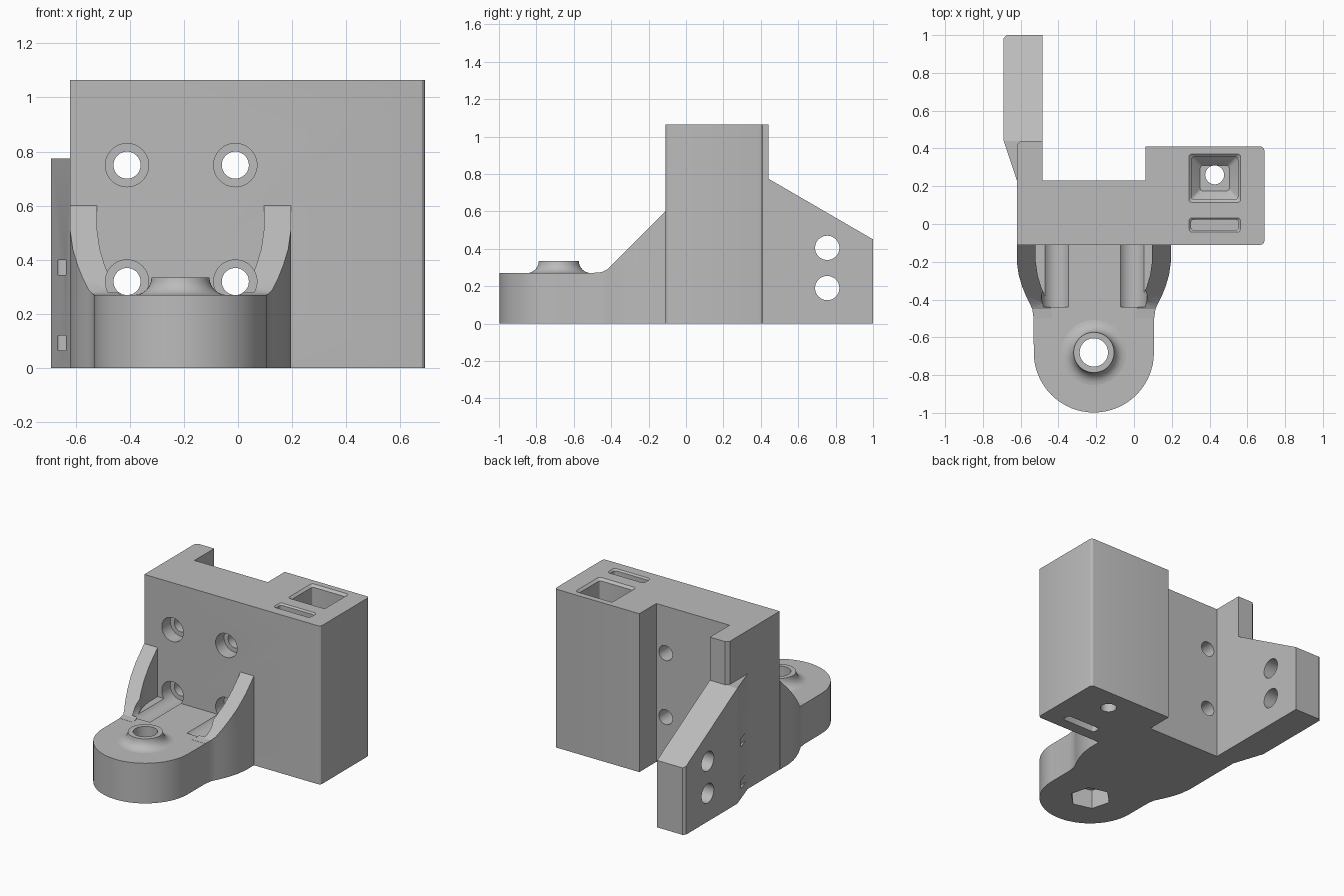
import bpy, bmesh, math
from mathutils import Vector

cube = bpy.data.objects.get("Cube")
if cube:
    bpy.data.objects.remove(cube)

grey = bpy.data.materials.new("plain grey")
grey.use_nodes = True
colour = (0.5, 0.5, 0.5, 1)
grey.diffuse_color = colour
grey.node_tree.nodes["Principled BSDF"].inputs["Base Color"].default_value = colour


def loft(name, sections, ring=False):
    """Bridge equal loops of points; cap the ends, or join them into a ring."""
    bm = bmesh.new()
    loops = [[bm.verts.new(p) for p in s] for s in sections]
    n = len(loops[0])
    pairs = list(zip(loops, loops[1:]))
    if ring:
        pairs.append((loops[-1], loops[0]))
    else:
        bm.faces.new(loops[0])
        bm.faces.new(loops[-1])
    for a, b in pairs:
        for i in range(n):
            j = (i + 1) % n
            bm.faces.new((a[i], a[j], b[j], b[i]))
    bmesh.ops.recalc_face_normals(bm, faces=bm.faces)
    mesh = bpy.data.meshes.new(name)
    bm.to_mesh(mesh)
    bm.free()
    mesh.materials.append(grey)
    obj = bpy.data.objects.new(name, mesh)
    bpy.context.collection.objects.link(obj)
    return obj


def prism(name, plan, z0, top):
    """Extrude a plan from z0 up to a height, or to a height given by y."""
    height = top if callable(top) else (lambda y: top)
    return loft(name, [[(x, y, z0) for x, y in plan],
                       [(x, y, height(y)) for x, y in plan]])


def rod(name, start, end, r, sides=48, turn=0.0):
    """Cylinder between two points."""
    start, end = Vector(start), Vector(end)
    axis = (end - start).normalized()
    u = axis.orthogonal().normalized()
    v = axis.cross(u)
    steps = [turn + math.tau * i / sides for i in range(sides)]
    return loft(name, [[c + r * (math.cos(a) * u + math.sin(a) * v) for a in steps]
                       for c in (start, end)])


def arc(cx, cy, r, a0, a1, n):
    return [(cx + r * math.cos(math.radians(a0 + (a1 - a0) * i / n)),
             cy + r * math.sin(math.radians(a0 + (a1 - a0) * i / n))) for i in range(n + 1)]


def rounded(x0, x1, y0, y1, r, z, grow=0.0):
    """Rounded rectangle at height z."""
    x0, x1, y0, y1 = x0 - grow, x1 + grow, y0 - grow, y1 + grow
    pts = []
    for k, (x, y) in enumerate([(x1 - r, y1 - r), (x0 + r, y1 - r),
                                (x0 + r, y0 + r), (x1 - r, y0 + r)]):
        pts += arc(x, y, r, 90 * k, 90 * k + 90, 3)
    return [(px, py, z) for px, py in pts]


def cut(obj, cutters):
    for c in cutters:
        c.hide_render = True
        mod = obj.modifiers.new("cut", 'BOOLEAN')
        mod.operation = 'DIFFERENCE'
        mod.solver = 'EXACT'
        mod.object = c
    bpy.context.view_layer.update()
    result = obj.evaluated_get(bpy.context.evaluated_depsgraph_get())
    mesh = bpy.data.meshes.new_from_object(result)
    obj.modifiers.clear()
    obj.data = mesh


H = 1.065          # block height
FRONT = -0.11      # front face of the block
MID = -0.2125      # centre line of the lug
LUG_Y, LUG_R, LUG_H = -0.68, 0.318, 0.27

# main block with the left rib and the thick right end
block = prism("mounting_block",
              [(-0.62, FRONT)] + arc(0.67, FRONT + 0.02, 0.02, -90, 0, 3)
              + arc(0.67, 0.39, 0.02, 0, 90, 3)
              + [(0.06, 0.41), (0.06, 0.23), (-0.485, 0.23), (-0.485, 0.44),
                 (-0.60, 0.44), (-0.62, 0.42)], 0, H)

# side arm: wedge against the rib, then the sloping plate
wedge = prism("arm_wedge", [(-0.62, 0.23), (-0.62, 0.42), (-0.60, 0.44), (-0.69, 0.44)],
              0, 0.775)
arm = prism("side_arm", [(-0.485, 0.44), (-0.485, 1.0), (-0.675, 1.0), (-0.69, 0.985),
                         (-0.69, 0.44)], 0,
            lambda y: 0.775 - (y - 0.44) * 0.58)

# flared half-widths of the lug root, as (y, half width)
flare = [(FRONT, 0.408), (-0.2, 0.408), (-0.27, 0.398), (-0.33, 0.38), (-0.38, 0.36),
         (-0.42, 0.34), (-0.45, 0.326), (-0.5, 0.319)]
lug = prism("lug", [(MID - w, y) for y, w in flare]
            + arc(MID, LUG_Y, LUG_R, 180, 360, 32)
            + [(MID + w, y) for y, w in reversed(flare)], 0, LUG_H)


# gussets following the flare, sloping down at 45 degrees
def gusset_top(y):
    return max(0.6 + (y - FRONT), 0.275 if y > -0.47 else 0.271)


gussets = []
for side, label in ((-1, "right"), (1, "left")):
    gussets.append(loft(label + "_gusset", [
        [(MID + side * w, y, LUG_H), (MID + side * (w - 0.1), y, LUG_H),
         (MID + side * (w - 0.1), y, gusset_top(y)), (MID + side * w, y, gusset_top(y))]
        for y, w in flare]))

# pivot boss with a concave foot
profile = [(0.075, LUG_H), (0.075, 0.335)]
profile += [(0.172 - 0.065 * math.cos(math.radians(a)), 0.335 - 0.065 * math.sin(math.radians(a)))
            for a in range(0, 91, 15)]
loft("pivot_boss", [[(MID + r * math.cos(t), LUG_Y + r * math.sin(t), z) for r, z in profile]
                    for t in [math.tau * i / 48 for i in range(48)]], ring=True)

# cutters: screw holes with counterbores, the lower pair also grooving the lug
holes, bores, grooves = [], [], []
for x in (-0.41, -0.01):
    for z in (0.32, 0.75):
        holes.append(rod("screw_hole", (x, -0.2, z), (x, 0.5, z), 0.05))
        bores.append(rod("counterbore", (x, -0.44, z), (x, -0.02, z), 0.08))
        if z < 0.5:
            grooves.append(bores[-1])

# cutters: top pocket with a tapered floor, its drain hole, and top and bottom slots
P = (0.305, 0.55, 0.13, 0.355, 0.015)
S = (0.302, 0.553, -0.033, 0.023, 0.015)
pocket = loft("pocket", [rounded(*P, 0.15, -0.045), rounded(*P, 0.2),
                         rounded(*P, H - 0.015), rounded(*P, H + 0.005, 0.02)])
drain = rod("drain", (0.427, 0.26, -0.1), (0.427, 0.26, 0.3), 0.05)
top_slot = loft("top_slot", [rounded(*S, 0.75), rounded(*S, H - 0.01),
                             rounded(*S, H + 0.005, 0.015)])
low_slot = loft("low_slot", [rounded(*S, -0.1), rounded(*S, 0.3)])

# cutters: arm holes, wedge slots, lug hole and nut recess
arm_holes = [rod("arm_hole", (-0.9, 0.755, z), (-0.3, 0.755, z), 0.065) for z in (0.19, 0.405)]
wedge_slots = [loft("wedge_slot", [rounded(-0.665, -0.635, 0.2, 0.55, 0.005, z),
                                   rounded(-0.665, -0.635, 0.2, 0.55, 0.005, z + 0.055)])
               for z in (0.065, 0.345)]
lug_hole = rod("lug_hole", (MID, LUG_Y, -0.1), (MID, LUG_Y, 0.5), 0.075)
nut = rod("nut_recess", (MID, LUG_Y, -0.1), (MID, LUG_Y, 0.13), 0.13, 6)

cut(block, holes + bores + [pocket, drain, top_slot, low_slot])
cut(lug, grooves + [lug_hole, nut])
for g in gussets:
    cut(g, grooves)
cut(wedge, wedge_slots)
cut(arm, arm_holes + wedge_slots)

for c in holes + bores + arm_holes + wedge_slots + [pocket, drain, top_slot, low_slot,
                                                    lug_hole, nut]:
    bpy.data.objects.remove(c)

# smooth the round surfaces, keep the edges sharp
bpy.ops.object.select_all(action='DESELECT')
parts = [o for o in bpy.context.scene.objects if o.type == 'MESH']
for o in parts:
    o.select_set(True)
bpy.context.view_layer.objects.active = block
bpy.ops.object.shade_smooth_by_angle(angle=math.radians(20))
